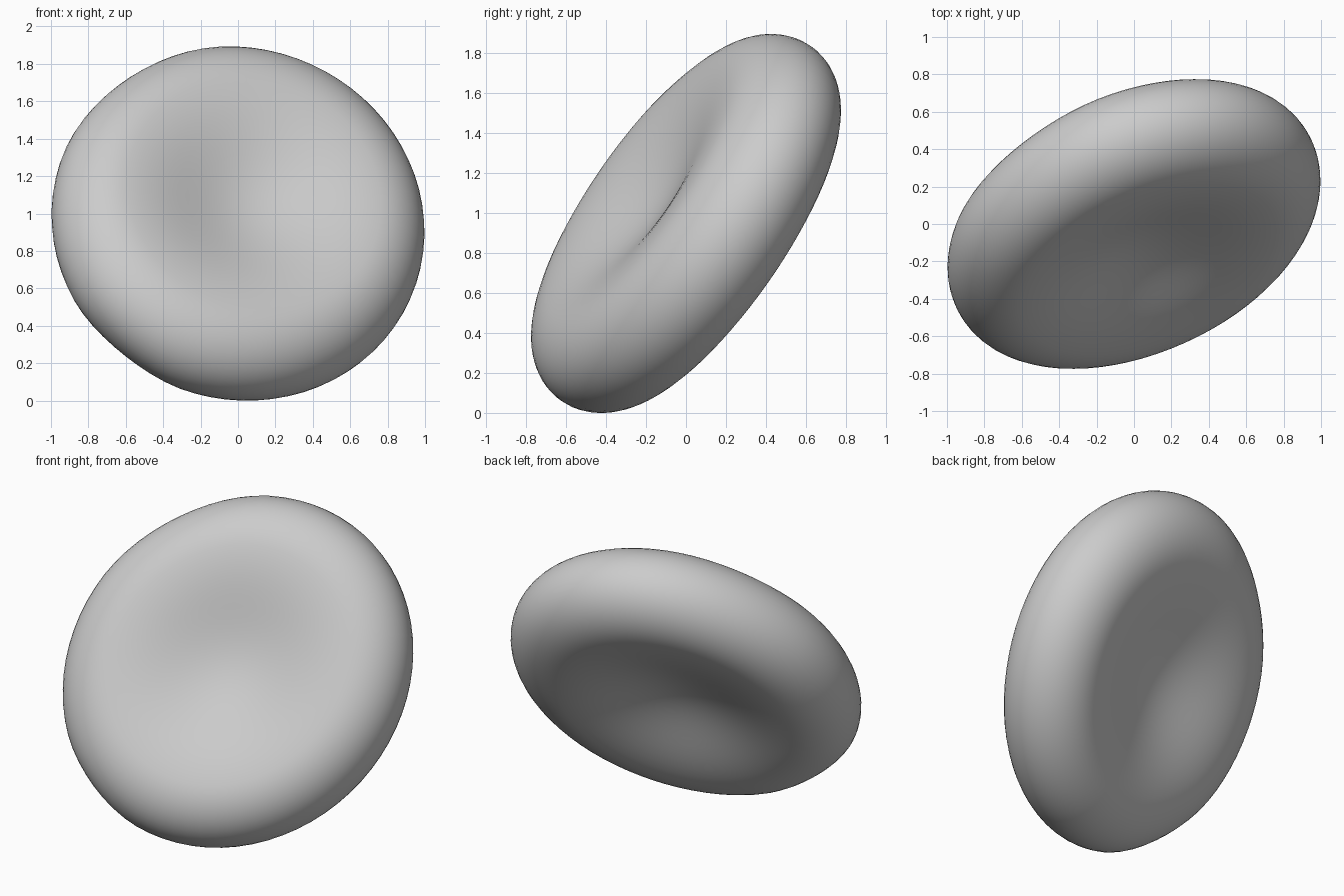
import bpy
import bmesh
from math import sin, cos, pi, radians
from mathutils import Vector, Matrix

cube = bpy.data.objects.get("Cube")
if cube:
    bpy.data.objects.remove(cube, do_unlink=True)

RING, TUBE_R, TUBE_H = 0.715, 0.325, 0.30
FRONT_DIMPLE, BACK_DIMPLE = 0.17, 0.17


def half_profile(centre_h):
    """Half section from the dimple centre over the rounded rim to the equator."""
    pts = []
    for i in range(12):
        t = i / 12
        h = centre_h + (TUBE_H - centre_h) * (1 - cos(pi * t)) / 2
        pts.append((RING * t, h))
    for i in range(13):
        a = pi / 2 * (1 - i / 12)
        pts.append((RING + TUBE_R * cos(a), TUBE_H * sin(a)))
    return pts


# Biconcave disc: join front and back sections, then spin them around the axis
back = half_profile(BACK_DIMPLE)
section = half_profile(FRONT_DIMPLE) + [(r, -h) for r, h in reversed(back[:-1])]
bm = bmesh.new()
verts = [bm.verts.new((r, 0, h)) for r, h in section]
edges = [bm.edges.new(pair) for pair in zip(verts, verts[1:])]
bmesh.ops.spin(bm, geom=verts + edges, cent=(0, 0, 0), axis=(0, 0, 1),
               angle=2 * pi, steps=72, use_merge=False)
bmesh.ops.remove_doubles(bm, verts=bm.verts, dist=0.0005)

# Tilt the slightly oval disc back and to one side
normal = Vector((0.29, -0.80, 0.527)).normalized()
long_axis = Vector((0.464, 0.608, 0.649))
long_axis = (long_axis - normal * long_axis.dot(normal)).normalized()
short_axis = normal.cross(long_axis)
tilt = Matrix((long_axis * 1.065, short_axis * 0.965, normal)).transposed()
bmesh.ops.transform(bm, matrix=tilt.to_4x4(), verts=bm.verts)

# Slight flattening of the rim: upper side and lower front edge
for centre, radius, depth in (((-0.57, 0.28, 0.67), 0.6, 0.015),
                              ((-0.58, -0.45, -0.66), 0.4, 0.015)):
    for v in bm.verts:
        d = (v.co - Vector(centre)).length / radius
        if d < 1:
            v.co *= 1 - depth * (1 - d * d) ** 2

# Rest on the ground
low = min(v.co.z for v in bm.verts)
bmesh.ops.translate(bm, vec=(0, 0, -low), verts=bm.verts)
bmesh.ops.recalc_face_normals(bm, faces=bm.faces)

mesh = bpy.data.meshes.new("biconcave_disc")
bm.to_mesh(mesh)
bm.free()
disc = bpy.data.objects.new("biconcave_disc", mesh)
bpy.context.collection.objects.link(disc)

# Single grey material
grey = bpy.data.materials.new("light_grey")
grey.use_nodes = True
colour = (0.6, 0.6, 0.6, 1)
grey.diffuse_color = colour
grey.node_tree.nodes["Principled BSDF"].inputs["Base Color"].default_value = colour
mesh.materials.append(grey)

bpy.ops.object.select_all(action="DESELECT")
disc.select_set(True)
bpy.context.view_layer.objects.active = disc
bpy.ops.object.shade_smooth_by_angle(angle=radians(60))
